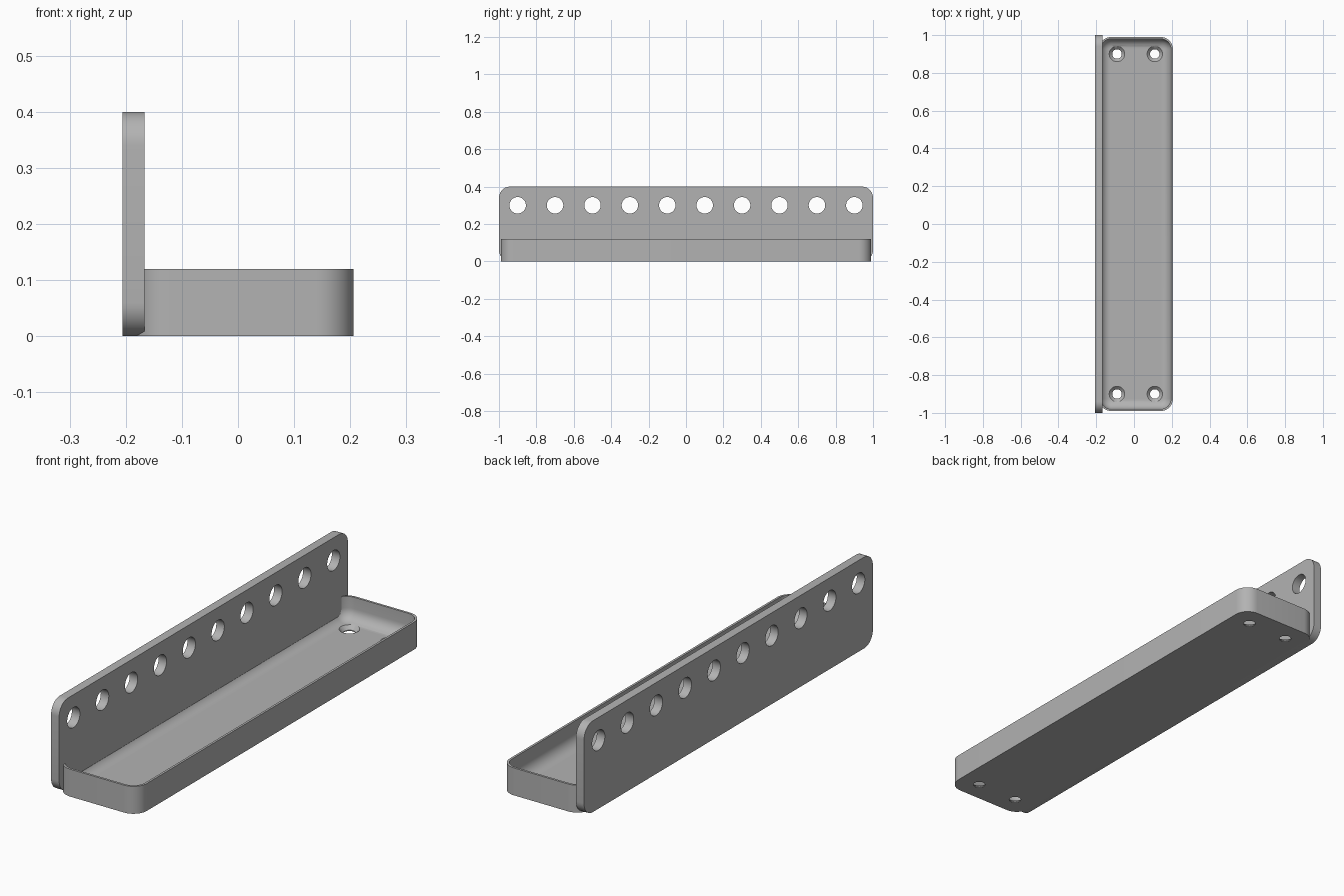
import bpy, bmesh
from math import pi, sin, cos
from mathutils import Matrix, Vector

if "Cube" in bpy.data.objects:
    bpy.data.objects.remove(bpy.data.objects["Cube"])

grey = bpy.data.materials.new("mid grey")
grey.use_nodes = True
grey.diffuse_color = (0.45, 0.45, 0.45, 1)
grey.node_tree.nodes["Principled BSDF"].inputs["Base Color"].default_value = grey.diffuse_color


def rounded_rect(u0, u1, v0, v1, r, steps=10):
    """Counter-clockwise outline with rounded corners."""
    corners = [(u1 - r, v1 - r), (u0 + r, v1 - r), (u0 + r, v0 + r), (u1 - r, v0 + r)]
    return [(cu + r * cos(a), cv + r * sin(a))
            for k, (cu, cv) in enumerate(corners)
            for a in [(k + i / steps) * pi / 2 for i in range(steps + 1)]]


def loft(name, rings):
    """Join successive rings with quads and cap both ends."""
    bm = bmesh.new()
    loops = [[bm.verts.new(p) for p in ring] for ring in rings]
    n = len(loops[0])
    for a, b in zip(loops, loops[1:]):
        for i in range(n):
            j = (i + 1) % n
            bm.faces.new((a[i], a[j], b[j], b[i]))
    bm.faces.new(loops[0][::-1])
    bm.faces.new(loops[-1])
    bmesh.ops.recalc_face_normals(bm, faces=bm.faces)
    return finish(name, bm)


def finish(name, bm):
    mesh = bpy.data.meshes.new(name)
    bm.to_mesh(mesh)
    bm.free()
    mesh.materials.append(grey)
    obj = bpy.data.objects.new(name, mesh)
    bpy.context.collection.objects.link(obj)
    return obj


def cut(obj, bm):
    """Subtract the cutter mesh, then discard it."""
    cutter = finish("hole_cutter", bm)
    bpy.ops.object.select_all(action="DESELECT")
    bpy.context.view_layer.objects.active = obj
    obj.select_set(True)
    mod = obj.modifiers.new("holes", "BOOLEAN")
    mod.operation = "DIFFERENCE"
    mod.solver = "EXACT"
    mod.object = cutter
    bpy.ops.object.modifier_apply(modifier=mod.name)
    bpy.data.objects.remove(cutter)
    bpy.ops.object.shade_smooth_by_angle(angle=pi / 6)


def add_cone(bm, r1, r2, depth, matrix):
    bmesh.ops.create_cone(bm, cap_ends=True, segments=40, radius1=r1, radius2=r2,
                          depth=depth, matrix=matrix)


# Upright plate with a row of round holes
outline = rounded_rect(-1, 1, 0, 0.4, 0.06)
plate = loft("back_plate", [[(x, y, z) for y, z in outline] for x in (-0.206, -0.167)])
holes = bmesh.new()
for i in range(10):
    place = Matrix.Translation((-0.187, -0.9 + 0.2 * i, 0.3)) @ Matrix.Rotation(pi / 2, 4, "Y")
    add_cone(holes, 0.044, 0.044, 0.2, place)
cut(plate, holes)

# Shallow tray: outer wall, thin rim, inner wall and filleted floor
HEIGHT, WALL, FLOOR, FILLET, CORNER = 0.12, 0.01, 0.02, 0.05, 0.065


def tray_ring(inset, z):
    return [(x, y, z) for x, y in rounded_rect(-0.186 + inset, 0.206 - inset,
                                               -0.99 + inset, 0.99 - inset, CORNER - inset)]


rings = [tray_ring(0, 0), tray_ring(0, HEIGHT), tray_ring(WALL, HEIGHT)]
for i in range(9):
    a = i / 8 * pi / 2
    rings.append(tray_ring(WALL + FILLET * (1 - cos(a)), FLOOR + FILLET * (1 - sin(a))))
tray = loft("tray", rings)

# Countersunk screw holes near the tray corners
for drill_bottom, drill_top, r1, r2 in ((-0.1, 0.1, 0.025, 0.025), (0.004, 0.026, 0.025, 0.047)):
    holes = bmesh.new()
    for x in (-0.09, 0.11):
        for y in (-0.9, 0.9):
            add_cone(holes, r1, r2, drill_top - drill_bottom,
                     Matrix.Translation(Vector((x, y, (drill_bottom + drill_top) / 2))))
    cut(tray, holes)
